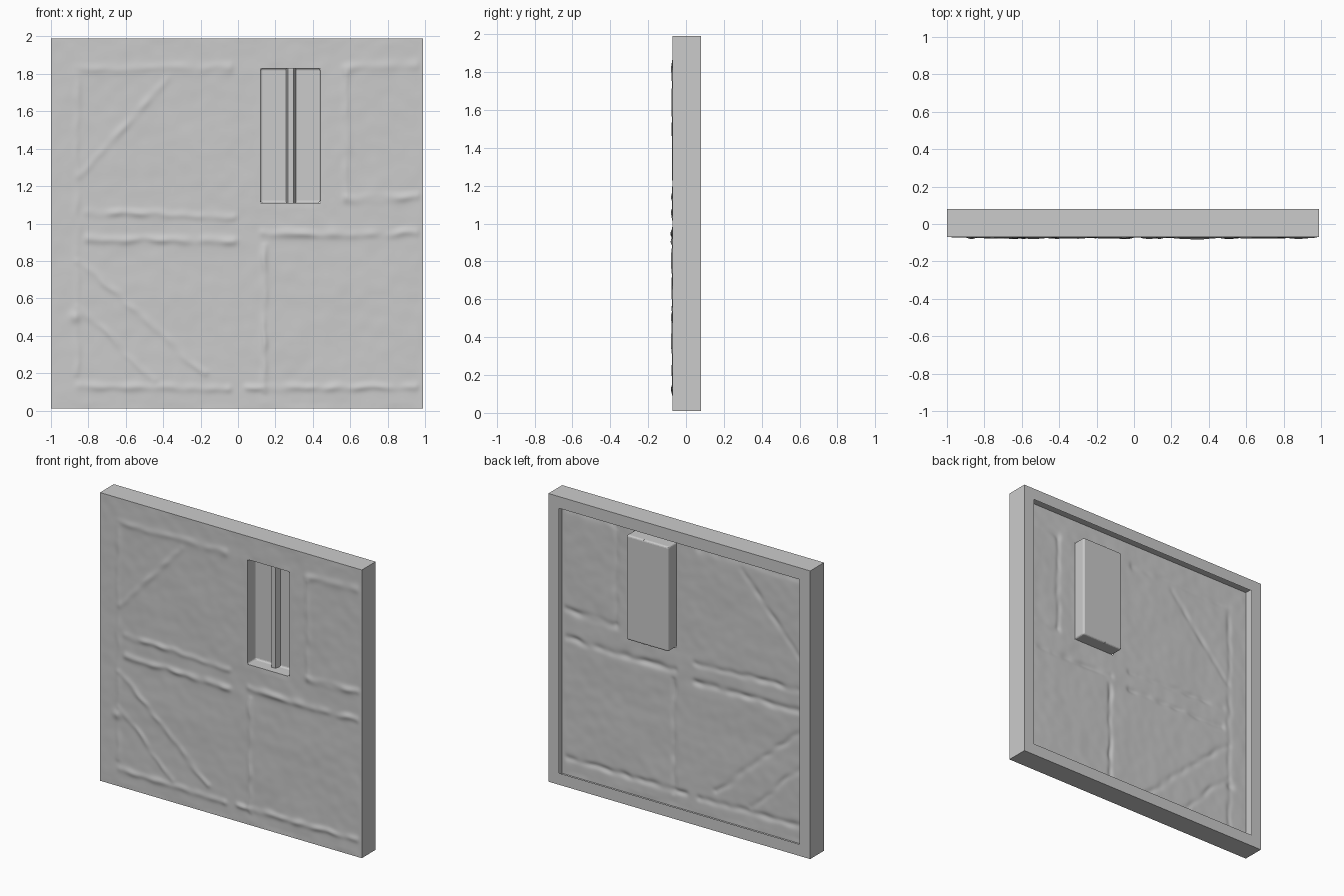
import bpy, bmesh, math
from mathutils import Vector, noise

if "Cube" in bpy.data.objects:
    bpy.data.objects.remove(bpy.data.objects["Cube"])

X0, X1, Z0, Z1 = -1.0, 0.99, 0.01, 1.99      # panel outline
FRONT, BACK, LIP = -0.07, 0.08, 0.08         # depth and back lip width
WX0, WX1, WZ0, WZ1 = 0.12, 0.44, 1.11, 1.83  # window opening
RECESS = 0.02                                # y of the recess floor

# ridge lines along the timber edges: x, z, x, z, width, height
RIDGES = [
    (-0.80, 1.06, -0.02, 1.04, 0.020, 0.008), (-0.80, 0.92, -0.02, 0.91, 0.022, 0.009),
    (0.14, 0.95, 0.95, 0.95, 0.022, 0.009), (0.58, 1.13, 0.95, 1.14, 0.022, 0.008),
    (0.14, 0.10, 0.14, 0.88, 0.016, 0.007), (0.58, 1.15, 0.58, 1.80, 0.018, 0.005),
    (-0.85, 0.80, -0.18, 0.20, 0.020, 0.006), (-0.85, 0.56, -0.45, 0.16, 0.018, 0.005),
    (-0.85, 1.25, -0.38, 1.77, 0.020, 0.005), (-0.85, 1.83, -0.05, 1.83, 0.025, 0.005),
    (0.58, 1.83, 0.95, 1.85, 0.025, 0.006), (-0.85, 0.13, -0.05, 0.12, 0.020, 0.008),
    (0.05, 0.12, 0.95, 0.13, 0.020, 0.008), (-0.86, 0.20, -0.86, 1.80, 0.018, 0.004),
]


def new_object(name, bm, smooth=False):
    bmesh.ops.recalc_face_normals(bm, faces=bm.faces)
    me = bpy.data.meshes.new(name)
    bm.to_mesh(me)
    bm.free()
    if smooth:
        me.shade_smooth()
    ob = bpy.data.objects.new(name, me)
    bpy.context.collection.objects.link(ob)
    return ob


def seg_dist(x, z, a, b, c, d):
    dx, dz = c - a, d - b
    t = max(0, min(1, ((x - a) * dx + (z - b) * dz) / (dx * dx + dz * dz)))
    return math.hypot(x - a - t * dx, z - b - t * dz)


def relief(x, z):
    """Height of the worn surface in front of the flat panel."""
    p = Vector((x, 0, z))
    h = 0.003 * noise.noise(p * 4) + 0.0012 * noise.noise(p * 14)
    wobble = 0.012 * noise.noise(p * 9)
    for a, b, c, d, w, k in RIDGES:
        r = seg_dist(x + wobble, z + wobble, a, b, c, d)
        if r < 3 * w:
            h += k * math.exp(-(r / w) ** 2) * (0.8 + 0.8 * noise.noise(p * 11))
    r = math.hypot(x + 0.87, z - 0.5)         # knob in the lower left
    h += 0.01 * math.exp(-(r / 0.03) ** 2)
    edge = min(x - X0, X1 - x, z - Z0, Z1 - z)
    win = math.hypot(max(WX0 - x, x - WX1, 0), max(WZ0 - z, z - WZ1, 0))
    return h * min(1, edge / 0.03, win / 0.03)


def ring(bm, x0, x1, z0, z1, y):
    return [bm.verts.new(c) for c in ((x0, y, z0), (x1, y, z0), (x1, y, z1), (x0, y, z1))]


def bridge(bm, a, b):
    for i in range(4):
        j = (i + 1) % 4
        bm.faces.new((a[i], a[j], b[j], b[i]))


# worn front sheet with the window left open
STEP = 0.01
nx, nz = round((X1 - X0) / STEP), round((Z1 - Z0) / STEP)
bm = bmesh.new()
grid = []
for j in range(nz + 1):
    z = Z0 + j * STEP
    grid.append([bm.verts.new((X0 + i * STEP, FRONT - relief(X0 + i * STEP, z), z))
                 for i in range(nx + 1)])
for j in range(nz):
    cz = Z0 + (j + 0.5) * STEP
    for i in range(nx):
        cx = X0 + (i + 0.5) * STEP
        if not (WX0 < cx < WX1 and WZ0 < cz < WZ1):
            bm.faces.new((grid[j][i], grid[j][i + 1], grid[j + 1][i + 1], grid[j + 1][i]))
loose = [v for v in bm.verts if not v.link_faces]
bmesh.ops.delete(bm, geom=loose, context='VERTS')
new_object("front_panel", bm, smooth=True)

# side walls and the open lip folded in around the back
bm = bmesh.new()
front = ring(bm, X0, X1, Z0, Z1, FRONT)
back = ring(bm, X0, X1, Z0, Z1, BACK)
lip = ring(bm, X0 + LIP, X1 - LIP, Z0 + LIP, Z1 - LIP, BACK)
bridge(bm, front, back)
bridge(bm, back, lip)
new_object("edge_frame", bm)

# window recess, bulging out behind the sheet
bm = bmesh.new()
mouth = ring(bm, WX0, WX1, WZ0, WZ1, FRONT)
floor = ring(bm, WX0, WX1, WZ0, WZ1, RECESS)
bridge(bm, mouth, floor)
bm.faces.new(floor)
recess = new_object("window_recess", bm)
bev = recess.modifiers.new("soft_corners", 'BEVEL')
bev.width, bev.segments = 0.012, 3

# upright bar dividing the window
bm = bmesh.new()
profile = [(0.257, RECESS), (0.268, -0.02), (0.298, -0.02), (0.31, RECESS)]
low = [bm.verts.new((x, y, WZ0)) for x, y in profile]
top = [bm.verts.new((x, y, WZ1)) for x, y in profile]
for i in range(3):
    bm.faces.new((low[i], low[i + 1], top[i + 1], top[i]))
new_object("window_bar", bm)
